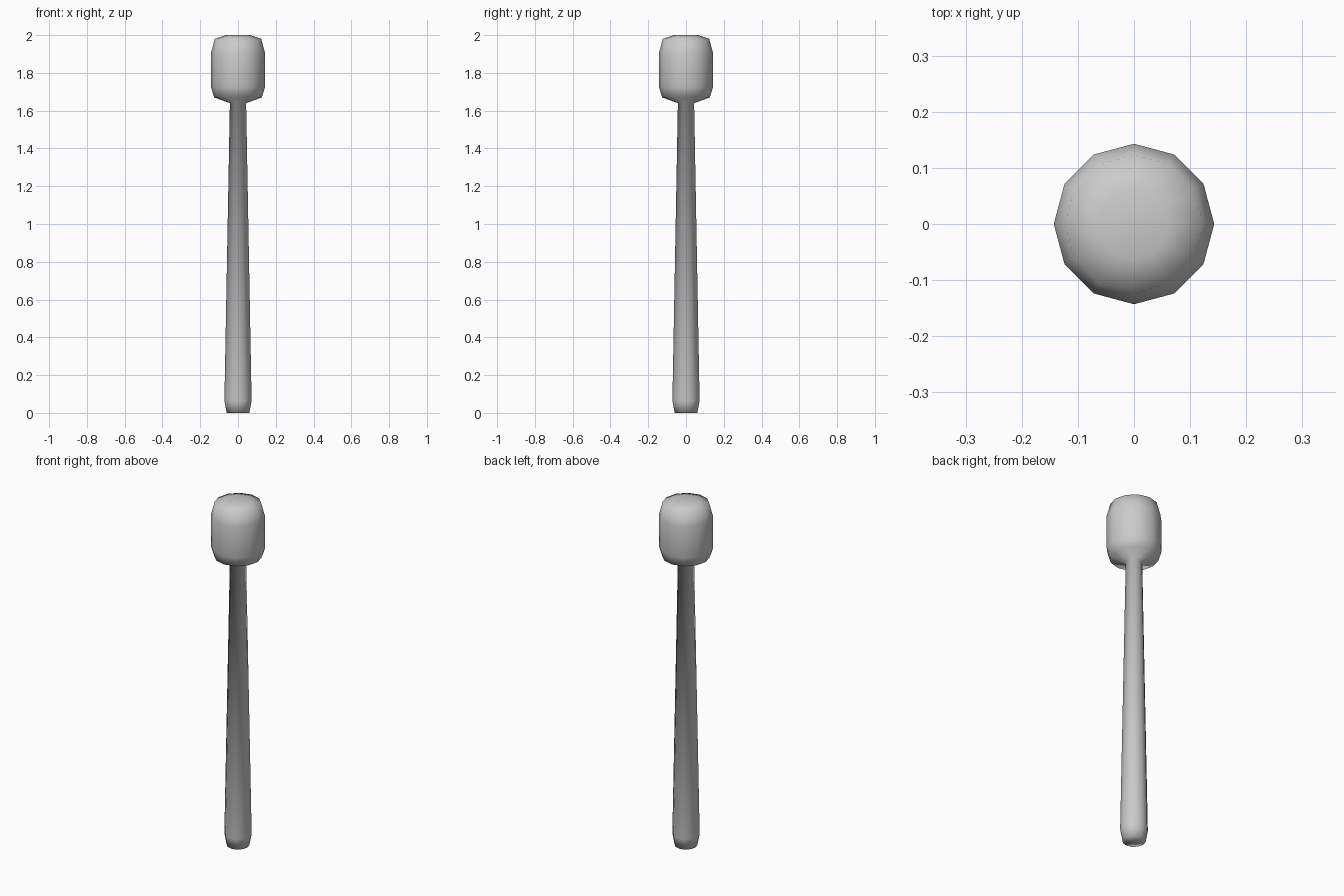
import bpy, bmesh
from math import cos, sin, pi

if "Cube" in bpy.data.objects:
    bpy.data.objects.remove(bpy.data.objects["Cube"])

SIDES = 12


def lathe(name, profile):
    """Spin (radius, z) points about the z axis and cap both ends."""
    bm = bmesh.new()
    rings = [[bm.verts.new((r * cos(2 * pi * i / SIDES), r * sin(2 * pi * i / SIDES), z))
              for i in range(SIDES)] for r, z in profile]
    for low, high in zip(rings, rings[1:]):
        for i in range(SIDES):
            j = (i + 1) % SIDES
            bm.faces.new((low[i], low[j], high[j], high[i]))
    bm.faces.new(rings[0][::-1])
    bm.faces.new(rings[-1])
    for f in bm.faces:
        f.smooth = True
    mesh = bpy.data.meshes.new(name)
    bm.to_mesh(mesh)
    bm.free()
    obj = bpy.data.objects.new(name, mesh)
    bpy.context.collection.objects.link(obj)
    return obj


# Tapered handle flowing into the rounded head, one continuous surface
lathe("mallet", [
    (0.06, 0.0), (0.072, 0.065),                 # rounded butt
    (0.043, 1.64),                               # neck
    (0.126, 1.67), (0.143, 1.725),               # head underside
    (0.143, 1.905), (0.123, 1.98), (0.063, 2.0)  # head top
])
